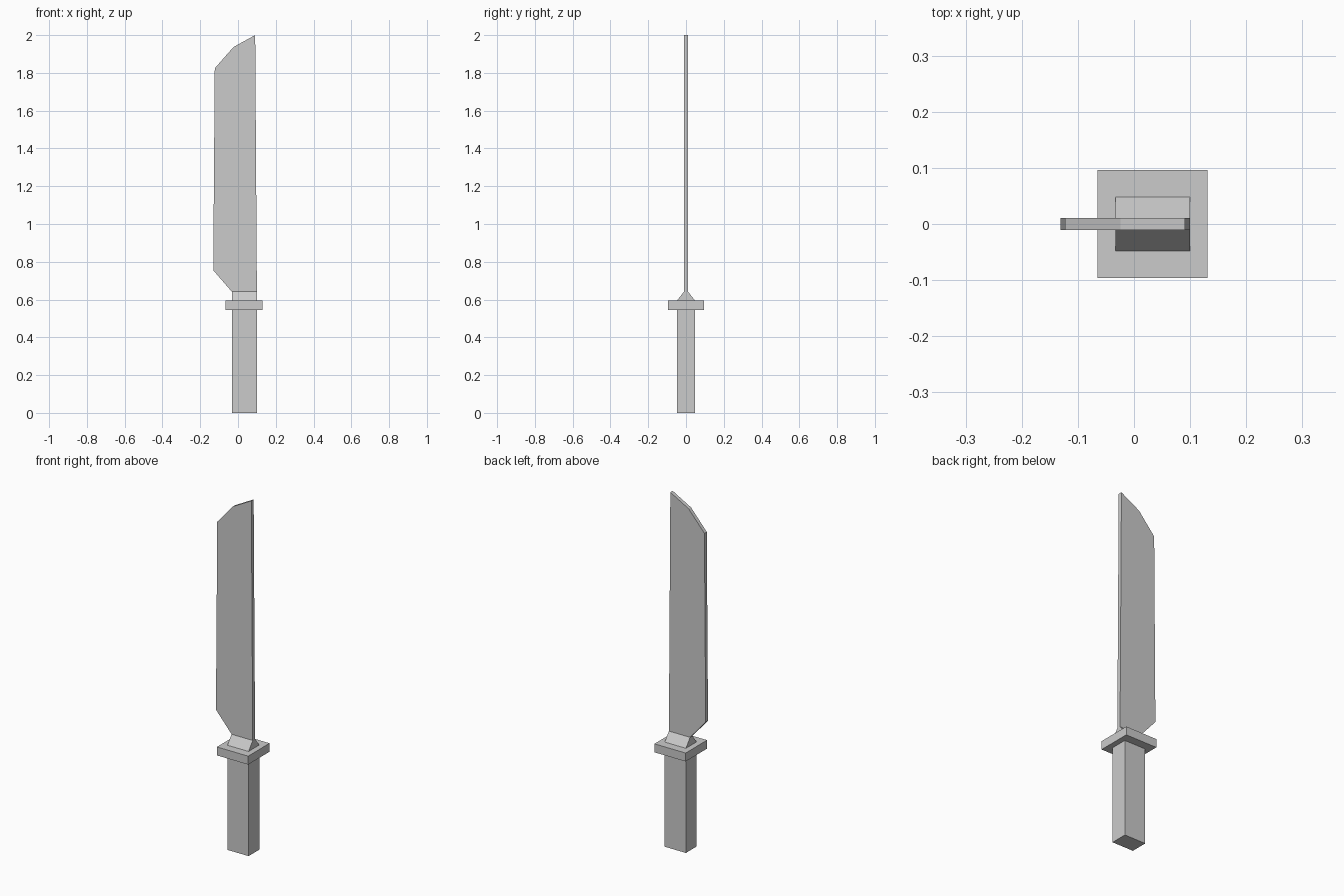
import bpy

if "Cube" in bpy.data.objects:
    bpy.data.objects.remove(bpy.data.objects["Cube"])

GRIP_X = (-0.033, 0.1)
GRIP_Y = 0.048
BLADE_Y = 0.0105


def make_object(name, verts, faces):
    mesh = bpy.data.meshes.new(name)
    mesh.from_pydata(verts, [], faces)
    obj = bpy.data.objects.new(name, mesh)
    bpy.context.collection.objects.link(obj)
    return obj


def prism(name, profile):
    """Loft a closed solid along y; profile holds (x, z, half thickness), counter-clockwise from the front."""
    n = len(profile)
    verts = [(x, s * h, z) for s in (-1, 1) for x, z, h in profile]
    faces = [tuple(range(n)), tuple(reversed(range(n, 2 * n)))]
    faces += [(i, i + n, (i + 1) % n + n, (i + 1) % n) for i in range(n)]
    return make_object(name, verts, faces)


def block(name, x, z, y_bottom, y_top):
    """Four-sided block whose depth may taper from bottom to top."""
    return prism(name, [(x[0], z[0], y_bottom), (x[1], z[0], y_bottom),
                        (x[1], z[1], y_top), (x[0], z[1], y_top)])


# Grip, crossguard and the wedge that narrows into the blade
block("handle", GRIP_X, (0, 0.546), GRIP_Y, GRIP_Y)
block("guard", (-0.065, 0.131), (0.546, 0.594), 0.096, 0.096)
block("blade_collar", GRIP_X, (0.594, 0.642), GRIP_Y, BLADE_Y)

# Flat single-edged blade with a clipped tip
outline = [(-0.033, 0.642), (0.1, 0.642), (0.091, 2.0),
           (-0.024, 1.937), (-0.123, 1.824), (-0.131, 0.755)]
prism("blade", [(x, z, BLADE_Y) for x, z in outline])
